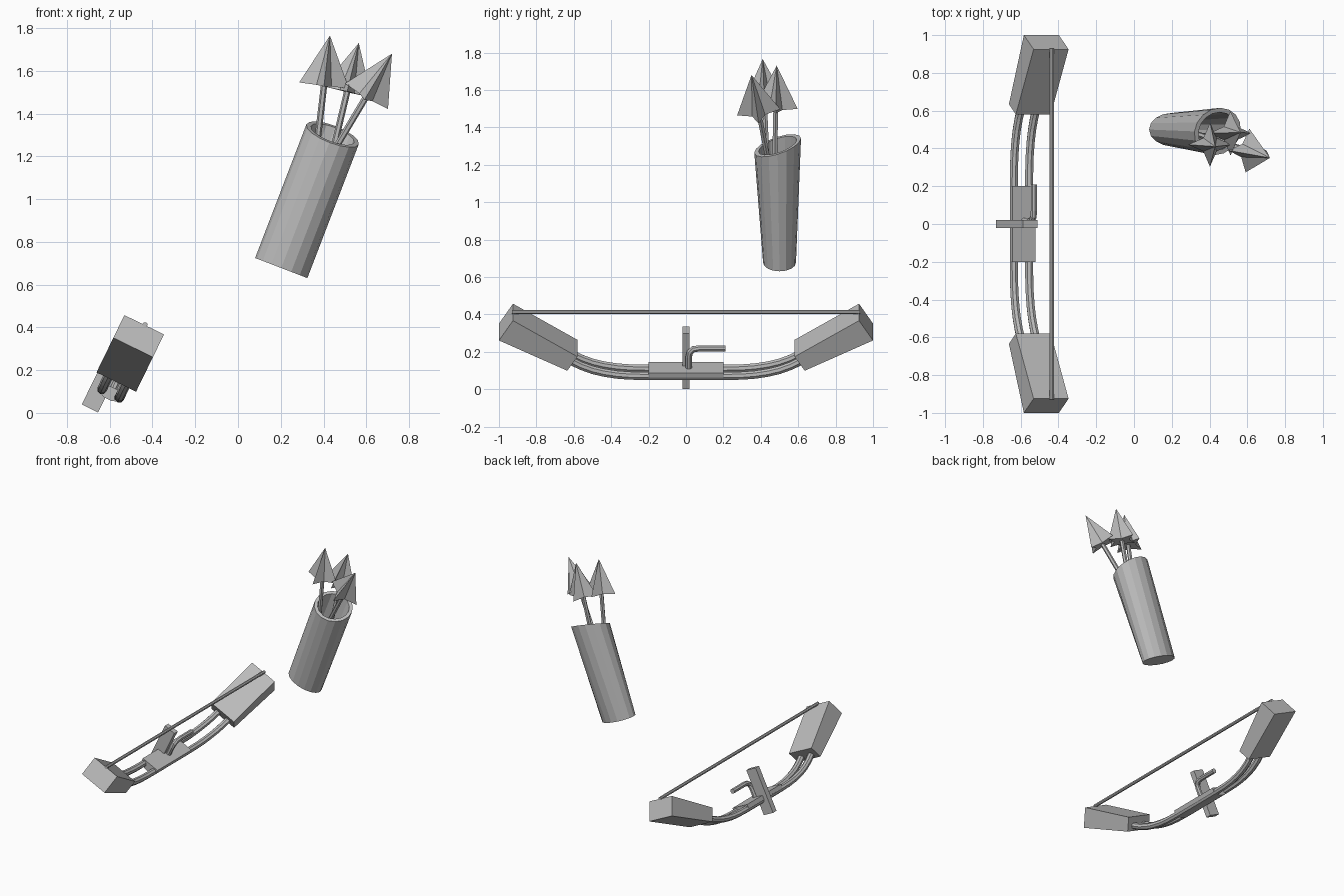
import bpy, bmesh, math
from mathutils import Vector

if "Cube" in bpy.data.objects:
    bpy.data.objects.remove(bpy.data.objects["Cube"])

grey = bpy.data.materials.new("plain_grey")
grey.diffuse_color = (0.5, 0.5, 0.5, 1)
grey.use_nodes = True
grey.node_tree.nodes["Principled BSDF"].inputs["Base Color"].default_value = grey.diffuse_color


def finish(name, bm):
    bmesh.ops.recalc_face_normals(bm, faces=bm.faces)
    me = bpy.data.meshes.new(name)
    bm.to_mesh(me)
    bm.free()
    me.materials.append(grey)
    ob = bpy.data.objects.new(name, me)
    bpy.context.collection.objects.link(ob)
    return ob


def loft(name, rings, cap_start=True, cap_end=True):
    """Skin a list of equally long rings of points."""
    bm = bmesh.new()
    vs = [[bm.verts.new(p) for p in r] for r in rings]
    n = len(vs[0])
    for r, s in zip(vs, vs[1:]):
        for i in range(n):
            bm.faces.new((r[i], r[(i + 1) % n], s[(i + 1) % n], s[i]))
    if cap_start:
        bm.faces.new(vs[0])
    if cap_end:
        bm.faces.new(vs[-1])
    return finish(name, bm)


def tube(name, path, radius, sides=8):
    """Round rod along a path."""
    rings = []
    for i, p in enumerate(path):
        t = (path[min(i + 1, len(path) - 1)] - path[max(i - 1, 0)]).normalized()
        ref = Vector((1, 0, 0)) if abs(t.x) < 0.8 else Vector((0, 1, 0))
        u = t.cross(ref).normalized()
        v = t.cross(u)
        angles = [2 * math.pi * (k + 0.5) / sides for k in range(sides)]
        rings.append([p + radius * (math.cos(a) * u + math.sin(a) * v) for a in angles])
    return loft(name, rings)


def tilted(angle):
    """Map (across, y, along) of a frame leaning towards +x to world space."""
    s, c = math.sin(math.radians(angle)), math.cos(math.radians(angle))
    return lambda b, y, a: Vector((a * s + b * c, y, a * c - b * s))


# ---- Bow, leaning 26 degrees ----
bow = tilted(26)
MID = -0.575

# Tapered limb blocks at both ends
limb = [(0.925, 0.178), (1.0, 0.06), (0.635, -0.12), (0.58, -0.037)]
for side, label in ((1, "back"), (-1, "front")):
    loft("limb_block_" + label,
         [[bow(MID + d, side * y, a) for y, a in limb] for d in (-0.103, 0.103)])

# Twin curved rods through the grip
half = [(0.2, -0.18), (0.3, -0.178), (0.37, -0.172), (0.44, -0.16),
        (0.5, -0.144), (0.56, -0.12), (0.62, -0.088)]
curve = [(-y, a) for y, a in reversed(half)] + half
for d, label in ((-0.045, "left"), (0.045, "right")):
    tube("limb_rod_" + label, [bow(MID + d, y, a) for y, a in curve], 0.023)

# Grip with a flat top and rounded underside
section = [(-0.067, -0.15), (0.067, -0.15), (0.067, -0.178), (0.05, -0.197),
           (0.02, -0.209), (-0.02, -0.209), (-0.05, -0.197), (-0.067, -0.178)]
loft("grip", [[bow(MID + b, y, a) for b, a in section] for y in (-0.2, 0.2)])

# Upright sight bar
loft("sight_bar", [[bow(b, y, a) for b, y in
     ((-0.674, -0.02), (-0.589, -0.02), (-0.589, 0.02), (-0.674, 0.02))]
     for a in (-0.285, 0.044)])

# Bent arrow rest
rest = [(0.015, -0.16), (0.015, -0.085), (0.021, -0.058), (0.04, -0.041),
        (0.07, -0.036), (0.21, -0.036)]
tube("arrow_rest", [bow(MID + 0.003, y, a) for y, a in rest], 0.018)

# String
tube("bow_string", [bow(-0.572, y, 0.18) for y in (-0.93, 0.93)], 0.012)

# ---- Quiver, leaning 21 degrees ----
quiver = tilted(21)


def quiver_ring(a, yc, rx, ry, slope=0.0, sides=16):
    ring = []
    for k in range(sides):
        t = 2 * math.pi * k / sides
        dy = ry * math.sin(t)
        ring.append(quiver(-0.054 + rx * math.cos(t), yc + dy, a + slope * dy))
    return ring


# Outer wall, slanted rim, inner wall and floor
loft("quiver", [quiver_ring(0.705, 0.5, 0.131, 0.088),
                quiver_ring(1.375, 0.49, 0.131, 0.125, 0.33),
                quiver_ring(1.375, 0.49, 0.108, 0.102, 0.33),
                quiver_ring(0.74, 0.5, 0.108, 0.066)])

# ---- Arrows: rod plus four-pointed star head ----
arrows = [((0.43, 0.41, 1.765), (0.375, 0.43, 1.30)),
          ((0.565, 0.485, 1.73), (0.455, 0.475, 1.27)),
          ((0.72, 0.35, 1.68), (0.475, 0.43, 1.27))]
for n, (tip, low) in enumerate(arrows, 1):
    tip, low = Vector(tip), Vector(low)
    d = (tip - low).normalized()
    base = tip - 0.235 * d
    tube("arrow_shaft_%d" % n, [low - 0.4 * d, base + 0.04 * d], 0.015, 6)
    u = Vector((0, 1, 0)).cross(d).normalized()
    v = d.cross(u)
    bm = bmesh.new()
    ring = []
    for k in range(8):
        t, r = math.pi * k / 4, (0.117, 0.05)[k % 2]
        ring.append(bm.verts.new(base + r * (math.cos(t) * u + math.sin(t) * v)))
    top = bm.verts.new(tip)
    bottom = bm.verts.new(base)
    for k in range(8):
        bm.faces.new((ring[k], ring[(k + 1) % 8], top))
        bm.faces.new((ring[(k + 1) % 8], ring[k], bottom))
    finish("arrow_head_%d" % n, bm)
